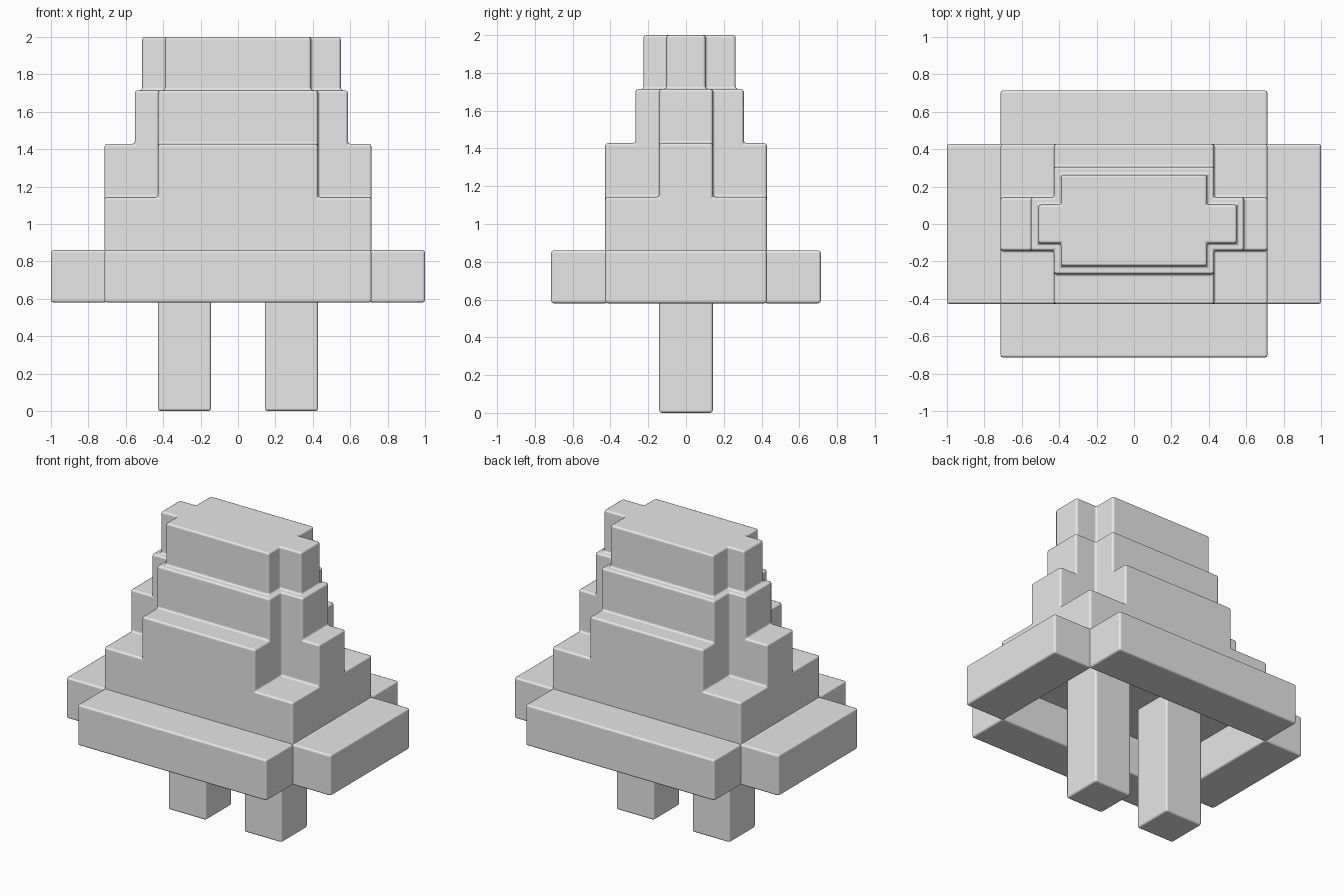
import bpy
import bmesh

if "Cube" in bpy.data.objects:
    bpy.data.objects.remove(bpy.data.objects["Cube"])

BEVEL = 0.014

grey = bpy.data.materials.new("light_grey")
grey.diffuse_color = (0.8, 0.8, 0.8, 1.0)
grey.use_nodes = True
grey.node_tree.nodes["Principled BSDF"].inputs["Base Color"].default_value = grey.diffuse_color


def finish(name, bm):
    """Turn a bmesh into an object with softly rounded edges."""
    mesh = bpy.data.meshes.new(name)
    bm.to_mesh(mesh)
    bm.free()
    mesh.materials.append(grey)
    for poly in mesh.polygons:
        poly.use_smooth = True
    obj = bpy.data.objects.new(name, mesh)
    bpy.context.collection.objects.link(obj)
    mod = obj.modifiers.new("rounded_edges", "BEVEL")
    mod.width = BEVEL
    mod.segments = 2
    mod.limit_method = "ANGLE"
    mod.use_clamp_overlap = False
    mod.harden_normals = True
    return obj


def blocks(name, boxes):
    """Fuse boxes (x0, x1, y0, y1, z0, z1) into one outer skin."""
    cuts = [sorted({b[2 * a + s] for b in boxes for s in (0, 1)}) for a in range(3)]
    cells = set()
    for i in range(len(cuts[0]) - 1):
        for j in range(len(cuts[1]) - 1):
            for k in range(len(cuts[2]) - 1):
                mid = [(cuts[a][n] + cuts[a][n + 1]) / 2 for a, n in enumerate((i, j, k))]
                if any(all(b[2 * a] < mid[a] < b[2 * a + 1] for a in range(3)) for b in boxes):
                    cells.add((i, j, k))
    bm = bmesh.new()
    verts = {}

    def vert(key):
        if key not in verts:
            verts[key] = bm.verts.new([cuts[a][key[a]] for a in range(3)])
        return verts[key]

    for cell in sorted(cells):
        for axis in range(3):
            for side in (0, 1):
                near = list(cell)
                near[axis] += 1 if side else -1
                if tuple(near) in cells:
                    continue
                u, v = (axis + 1) % 3, (axis + 2) % 3
                loop = []
                for du, dv in ((0, 0), (1, 0), (1, 1), (0, 1)):
                    key = list(cell)
                    key[axis] += side
                    key[u] += du
                    key[v] += dv
                    loop.append(vert(tuple(key)))
                bm.faces.new(loop if side else loop[::-1])
    return finish(name, bm)


# Stepped body: a broad base, then three cross-shaped tiers
blocks("stepped_body", [
    (-0.714, 0.714, -0.428, 0.428, 0.843, 1.143),
    (-0.428, 0.428, -0.428, 0.428, 1.143, 1.428),
    (-0.714, 0.714, -0.142, 0.142, 1.143, 1.428),
    (-0.428, 0.428, -0.268, 0.306, 1.428, 1.714),
    (-0.552, 0.588, -0.142, 0.142, 1.428, 1.714),
    (-0.39, 0.39, -0.225, 0.263, 1.714, 2.0),
    (-0.512, 0.55, -0.103, 0.103, 1.714, 2.0),
])

# Open skirt: four bars around the foot of the body
for sign, x_name, y_name in ((-1, "left_skirt", "front_skirt"), (1, "right_skirt", "back_skirt")):
    inner, outer = 0.70 * sign, 1.0 * sign
    blocks(x_name, [(min(inner, outer), max(inner, outer), -0.428, 0.428, 0.58, 0.86)])
    inner, outer = 0.414 * sign, 0.714 * sign
    blocks(y_name, [(-0.714, 0.714, min(inner, outer), max(inner, outer), 0.58, 0.86)])

# Two legs reaching up into the hollow skirt
for sign, name in ((-1, "left_leg"), (1, "right_leg")):
    centre = 0.286 * sign
    blocks(name, [(centre - 0.142, centre + 0.142, -0.142, 0.142, 0.0, 0.88)])
